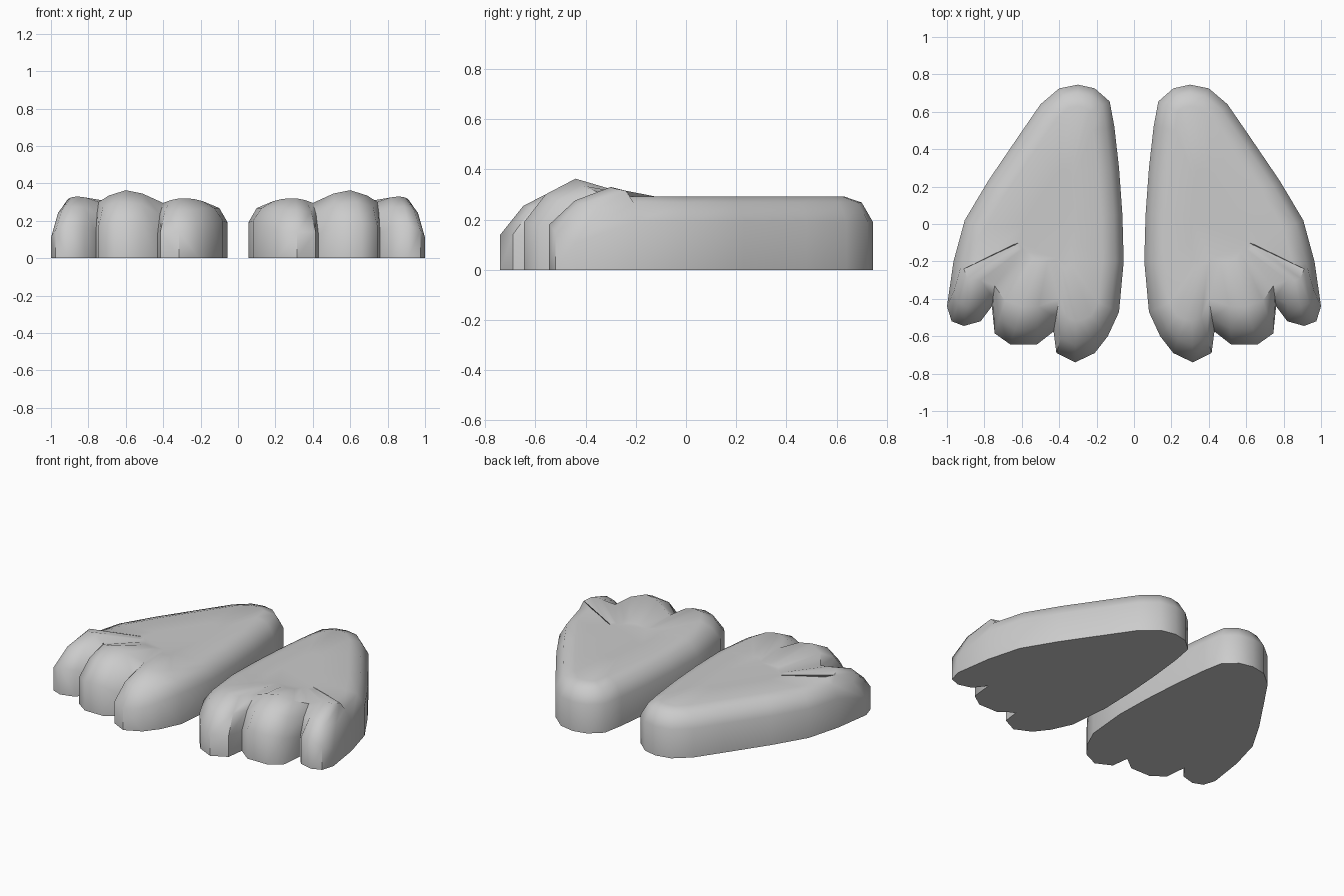
import bpy, bmesh, math
from mathutils import Vector

if "Cube" in bpy.data.objects:
    bpy.data.objects.remove(bpy.data.objects["Cube"])

# Sole outline of one foot, from the heel round the inner side
inner_side = [(.30, .745), (.21, .725), (.13, .655), (.105, .52), (.08, .30), (.062, .05), (.055, -.20)]
outer_side = [(.965, -.20), (.905, .02), (.78, .23), (.61, .48), (.50, .64), (.40, .725)]
# Toe stations: outline x, y, wall height, then crest x, y, z
toes = [
    (.08, -.47, .20, .19, -.42, .305),
    (.14, -.60, .18, .23, -.49, .315),
    (.21, -.69, .15, .27, -.51, .32),
    (.315, -.74, .14, .31, -.52, .32),
    (.415, -.69, .14, .36, -.50, .31),
    (.43, -.575, .13, .40, -.40, .295),
    (.52, -.645, .19, .51, -.44, .345),
    (.66, -.645, .19, .60, -.44, .363),
    (.745, -.585, .17, .69, -.41, .335),
    (.76, -.44, .13, .745, -.33, .30),
    (.82, -.52, .17, .82, -.30, .325),
    (.91, -.545, .18, .86, -.30, .33),
    (.975, -.52, .15, .89, -.29, .325),
    (1.0, -.44, .11, .91, -.24, .315),
]
outline = [Vector(p) for p in inner_side + [t[:2] for t in toes] + outer_side]
n = len(outline)
first = len(inner_side)
centre = Vector((.42, .0, .288))


def station(i):
    """Points up the side of the foot, from the sole to the flat top."""
    p = outline[i]
    if first <= i < first + len(toes):
        t = toes[i - first]
        wall, crest = Vector((p.x, p.y, t[2])), Vector(t[3:])
        mid = wall.lerp(crest, .42)
        mid.z = wall.z + (crest.z - wall.z) * .64
    else:
        d = (outline[(i + 1) % n] - outline[i - 1]).normalized()
        inward = Vector((-d.y, d.x, 0))
        wall = Vector((p.x, p.y, .19))
        mid = wall + inward * .045 + Vector((0, 0, .078))
        crest = wall + inward * .115 + Vector((0, 0, .102))
    top = crest.lerp(centre, .55)
    top.z = .288
    return [Vector((p.x, p.y, 0)), wall, mid, crest, top]


def build_foot(name, side):
    bm = bmesh.new()
    cols = [[bm.verts.new((v.x * side, v.y, v.z)) for v in station(i)] for i in range(n)]
    for i in range(n):
        a, b = cols[i], cols[(i + 1) % n]
        for k in range(4):
            bm.faces.new((a[k], b[k], b[k + 1], a[k + 1]))
    # Flat sole and flat top
    bm.faces.new([c[0] for c in reversed(cols)])
    bm.faces.new([c[4] for c in cols])
    bmesh.ops.recalc_face_normals(bm, faces=bm.faces)
    mesh = bpy.data.meshes.new(name)
    bm.to_mesh(mesh)
    bm.free()
    ob = bpy.data.objects.new(name, mesh)
    bpy.context.collection.objects.link(ob)
    bpy.ops.object.select_all(action='DESELECT')
    ob.select_set(True)
    bpy.context.view_layer.objects.active = ob
    bpy.ops.object.shade_smooth_by_angle(angle=math.radians(50))


# Left and right feet
build_foot("foot_right", 1)
build_foot("foot_left", -1)
